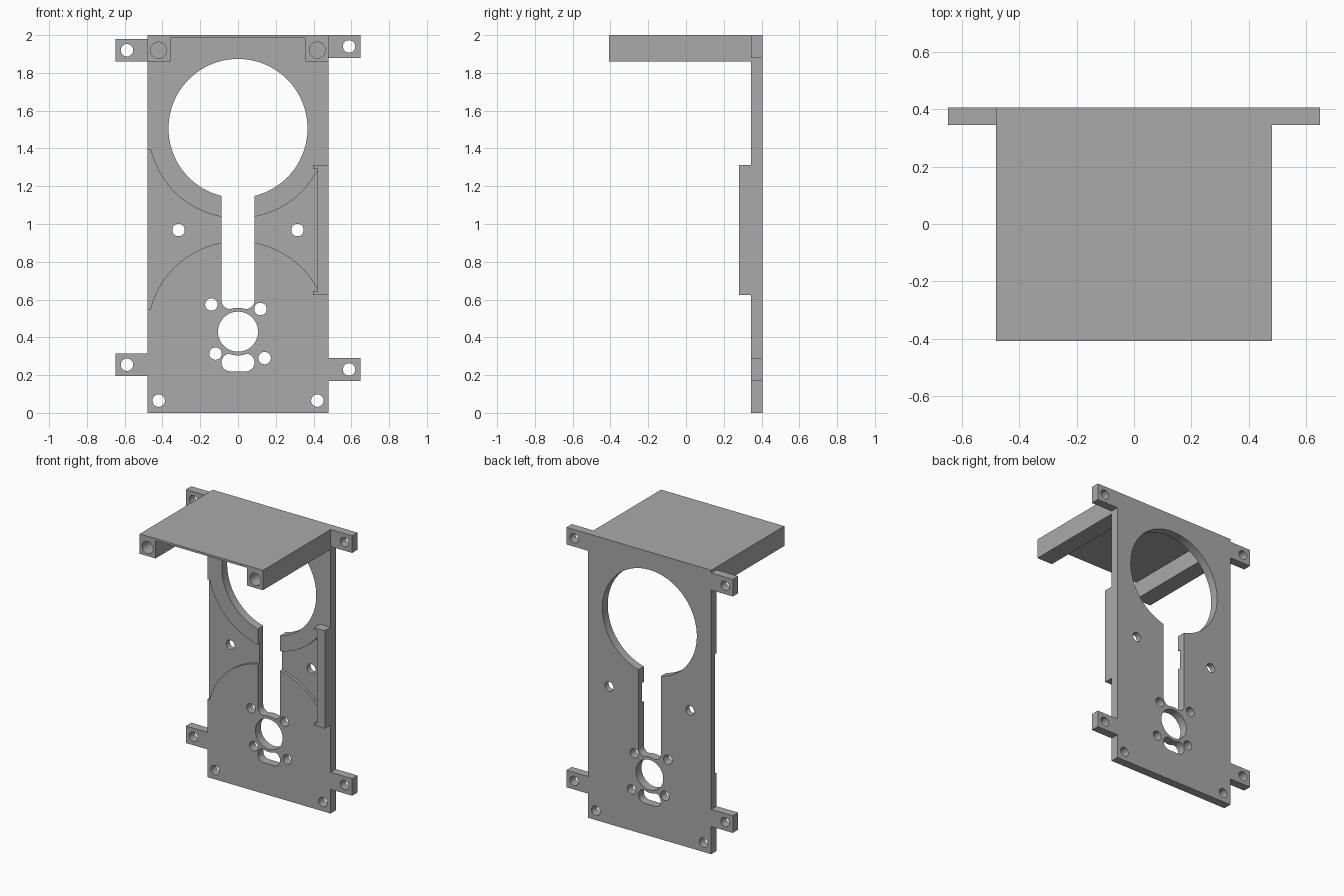
import bpy, bmesh, math

if "Cube" in bpy.data.objects:
    bpy.data.objects.remove(bpy.data.objects["Cube"], do_unlink=True)

grey = bpy.data.materials.new("plain grey")
grey.use_nodes = True
grey.diffuse_color = (0.4, 0.4, 0.4, 1)
grey.node_tree.nodes["Principled BSDF"].inputs["Base Color"].default_value = grey.diffuse_color

BACK, FACE, FRONT = 0.405, 0.345, -0.408


def prism(name, outline, y0, y1):
    """Extrude an (x, z) outline from y0 to y1."""
    bm = bmesh.new()
    face = bm.faces.new([bm.verts.new((x, y0, z)) for x, z in outline])
    new = bmesh.ops.extrude_face_region(bm, geom=[face])["geom"]
    moved = [v for v in new if isinstance(v, bmesh.types.BMVert)]
    bmesh.ops.translate(bm, verts=moved, vec=(0, y1 - y0, 0))
    bmesh.ops.recalc_face_normals(bm, faces=bm.faces)
    mesh = bpy.data.meshes.new(name)
    bm.to_mesh(mesh)
    bm.free()
    mesh.materials.append(grey)
    obj = bpy.data.objects.new(name, mesh)
    bpy.context.collection.objects.link(obj)
    return obj


def rect(x0, x1, z0, z1):
    return [(x0, z0), (x1, z0), (x1, z1), (x0, z1)]


def rounded(x0, x1, z0, z1, r, n=10):
    pts = []
    corners = [(x1 - r, z1 - r), (x0 + r, z1 - r), (x0 + r, z0 + r), (x1 - r, z0 + r)]
    for q, (cx, cz) in enumerate(corners):
        for i in range(n + 1):
            a = math.pi / 2 * (q + i / n)
            pts.append((cx + r * math.cos(a), cz + r * math.sin(a)))
    return pts


def disc(x, z, r, y0=0.2, y1=0.6, n=32):
    ring = [(x + r * math.cos(math.tau * i / n), z + r * math.sin(math.tau * i / n))
            for i in range(n)]
    return prism("cutter", ring, y0, y1)


def cut(obj, *cutters):
    """Subtract the cutters in turn and remove them."""
    for c in cutters:
        mod = obj.modifiers.new("cut", "BOOLEAN")
        mod.operation, mod.solver, mod.object = "DIFFERENCE", "EXACT", c
        c.hide_render = True
        bpy.context.view_layer.update()
        result = obj.evaluated_get(bpy.context.evaluated_depsgraph_get())
        mesh = bpy.data.meshes.new_from_object(result)
        obj.modifiers.clear()
        obj.data = mesh
        bpy.data.objects.remove(c, do_unlink=True)


# Back plate with four mounting tabs, the left pair staggered from the right
W, T = 0.48, 0.648
plate = prism("back_plate", [
    (-W, 0), (W, 0), (W, 0.17), (T, 0.17), (T, 0.29), (W, 0.29),
    (W, 1.88), (T, 1.88), (T, 2), (-W, 2), (-W, 1.98), (-T, 1.98),
    (-T, 1.86), (-W, 1.86), (-W, 0.315), (-T, 0.315), (-T, 0.195), (-W, 0.195)],
    FACE, BACK)

# Shallow recess bounded by two arcs
HUB, BIG = 0.43, 1.506
recess = prism("cutter", rect(-0.6, 0.42, 0.548, 1.393), 0.25, FACE + 0.02)
cut(recess, disc(0, BIG, 0.476, n=64), disc(0, HUB, 0.479, n=64))
cut(plate, recess)

# Large opening, long slot, hub hole and curved slot below it
slot = prism("cutter", rounded(-0.087, 0.087, 0.55, 1.3, 0.045), 0.2, 0.6)
lower_slot = prism("cutter", rounded(-0.087, 0.087, 0.22, 0.314, 0.046), 0.2, 0.6)
for c in (slot, lower_slot):
    cut(c, disc(0, HUB, 0.126, 0.1, 0.7, 48))
cut(plate, slot, lower_slot, disc(0, BIG, 0.368, n=80), disc(0, HUB, 0.106, n=48))

# Screw holes
for x, z in [(-0.315, 0.968), (0.315, 0.968), (-0.42, 0.065), (0.42, 0.065),
             (-0.141, 0.574), (0.119, 0.55), (-0.119, 0.314), (0.141, 0.29),
             (-0.588, 0.255), (0.588, 0.23), (-0.588, 1.92), (0.588, 1.94)]:
    cut(plate, disc(x, z, 0.033, n=24))

# Top shelf with a rail down each side, blind holes in the rail ends
R = 0.357
shelf = prism("top_shelf", [
    (-W, 1.86), (-R, 1.86), (-R, 1.985), (R, 1.985), (R, 1.86),
    (W, 1.86), (W, 2), (-W, 2)], FRONT, FACE)
for x in (-0.42, 0.42):
    cut(shelf, disc(x, 1.92, 0.043, FRONT - 0.1, FRONT + 0.25))

# Side lip with a small hook at each end
lip = prism("side_lip", [
    (W, 0.623), (W, 1.312), (0.397, 1.312), (0.397, 1.295), (0.42, 1.295),
    (0.42, 0.643), (0.397, 0.643), (0.397, 0.623)], 0.28, FACE)

# Smooth the round walls, keep edges sharp
bpy.ops.object.select_all(action="DESELECT")
for o in (plate, shelf, lip):
    o.select_set(True)
bpy.context.view_layer.objects.active = plate
bpy.ops.object.shade_smooth_by_angle(angle=math.radians(30))
